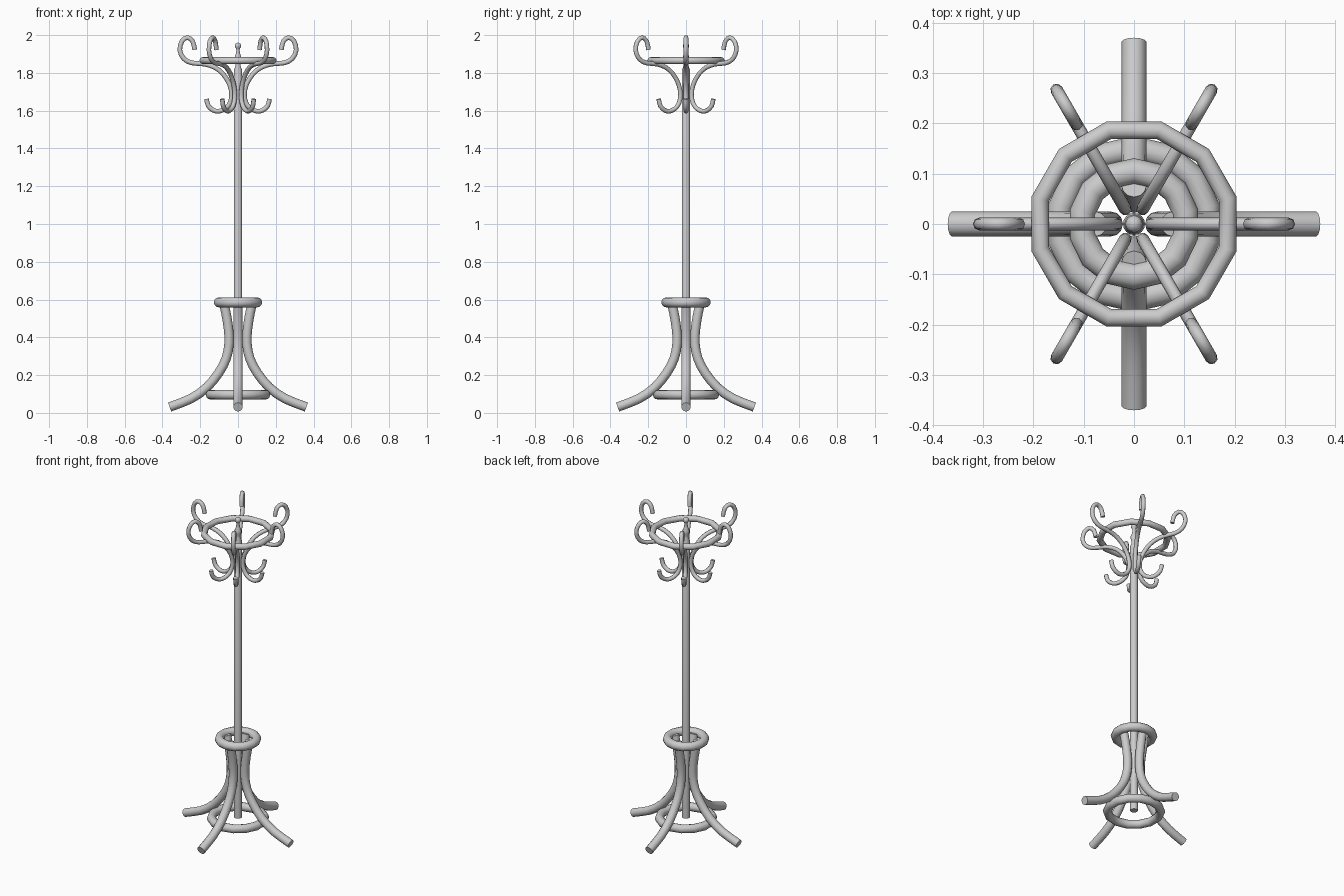
import bpy, bmesh, math
from mathutils import Vector

if "Cube" in bpy.data.objects:
    bpy.data.objects.remove(bpy.data.objects["Cube"])


def finish(bm, name):
    bmesh.ops.recalc_face_normals(bm, faces=bm.faces[:])
    me = bpy.data.meshes.new(name)
    bm.to_mesh(me)
    bm.free()
    ob = bpy.data.objects.new(name, me)
    bpy.context.collection.objects.link(ob)
    smooth(ob)
    return ob


def smooth(ob):
    bpy.ops.object.select_all(action='DESELECT')
    ob.select_set(True)
    bpy.context.view_layer.objects.active = ob
    bpy.ops.object.shade_smooth_by_angle(angle=math.radians(50))


def refine(pts, n):
    # Catmull-Rom smoothing of a planar (r, z) path
    p = [Vector(q) for q in pts]
    p = [2 * p[0] - p[1]] + p + [2 * p[-1] - p[-2]]
    out = []
    for i in range(1, len(p) - 2):
        a, b, c, d = p[i - 1:i + 3]
        for k in range(n):
            t = k / n
            out.append(0.5 * (2 * b + (c - a) * t + (2 * a - 5 * b + 4 * c - d) * t * t
                              + (3 * b - a - 3 * c + d) * t ** 3))
    return out + [p[-2]]


def tube(name, path, radius, sides):
    # round rod swept along a path in the XZ plane
    bm = bmesh.new()
    rings = []
    for i, q in enumerate(path):
        t = (path[min(i + 1, len(path) - 1)] - path[max(i - 1, 0)]).normalized()
        ring = []
        for k in range(sides):
            a = math.tau * k / sides
            u = radius * math.cos(a)
            ring.append(bm.verts.new((q.x - t.y * u, radius * math.sin(a), q.y + t.x * u)))
        rings.append(ring)
    for r0, r1 in zip(rings, rings[1:]):
        for k in range(sides):
            j = (k + 1) % sides
            bm.faces.new((r0[k], r0[j], r1[j], r1[k]))
    bm.faces.new(rings[0])
    bm.faces.new(rings[-1])
    return finish(bm, name)


def lathe(name, profile, sides):
    bm = bmesh.new()
    vs = [bm.verts.new((r, 0, z)) for r, z in profile]
    es = [bm.edges.new(e) for e in zip(vs, vs[1:])]
    bmesh.ops.spin(bm, geom=vs + es, cent=(0, 0, 0), axis=(0, 0, 1),
                   angle=math.tau, steps=sides)
    bmesh.ops.remove_doubles(bm, verts=bm.verts[:], dist=1e-5)
    return finish(bm, name)


def ring(name, z, major, minor, segments, turn):
    bpy.ops.mesh.primitive_torus_add(location=(0, 0, z), rotation=(0, 0, turn),
                                     major_radius=major, minor_radius=minor,
                                     major_segments=segments, minor_segments=12)
    ob = bpy.context.object
    ob.name = name
    smooth(ob)


def radial(ob, count):
    for i in range(1, count):
        c = ob.copy()
        c.rotation_euler.z = math.tau * i / count
        bpy.context.collection.objects.link(c)


# central pole with turned finial
ball = [(0.017 * math.sin(a), 1.943 - 0.017 * math.cos(a))
        for a in [math.pi * k / 8 for k in range(2, 8)]]
lathe("pole", [(0, 0.1), (0.022, 0.1), (0.022, 1.815), (0.014, 1.835), (0.014, 1.85),
               (0.019, 1.865), (0.019, 1.88), (0.013, 1.895), (0.008, 1.92)]
      + ball + [(0, 1.96)], 16)

# four splayed legs
leg_path = [(0.078, 0.59), (0.064, 0.53), (0.051, 0.45), (0.047, 0.37), (0.062, 0.29),
            (0.10, 0.215), (0.165, 0.135), (0.25, 0.075), (0.362, 0.031)]
radial(tube("leg", refine(leg_path, 2), 0.025, 12), 4)

# rings
ring("leg_top_ring", 0.585, 0.105, 0.026, 14, math.pi / 2)
ring("leg_bottom_ring", 0.096, 0.15, 0.025, 14, math.pi / 2)
ring("hat_ring", 1.865, 0.193, 0.018, 12, math.pi / 12)

# six S-shaped hooks, coat hook below and hat hook above
hook_path = [(0.167, 1.662), (0.157, 1.625), (0.13, 1.602), (0.10, 1.597), (0.065, 1.612),
             (0.042, 1.642), (0.034, 1.685), (0.045, 1.74), (0.08, 1.795), (0.125, 1.83),
             (0.18, 1.847), (0.245, 1.853), (0.287, 1.875), (0.308, 1.92), (0.297, 1.967),
             (0.268, 1.987), (0.24, 1.967), (0.229, 1.922)]
radial(tube("hook", refine(hook_path, 2), 0.0125, 8), 6)
